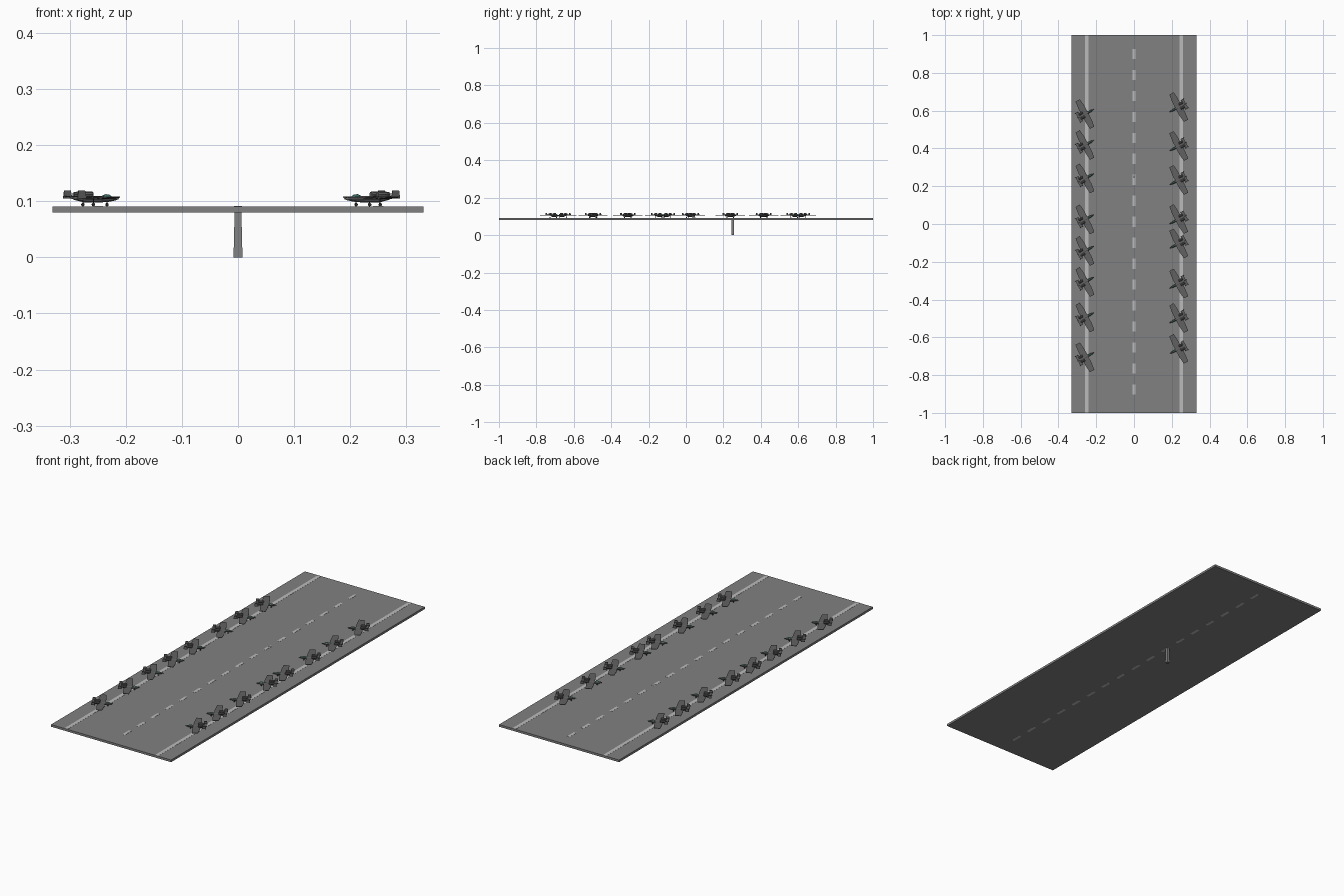
import bpy, bmesh, math
from mathutils import Matrix, Vector

if "Cube" in bpy.data.objects:
    bpy.data.objects.remove(bpy.data.objects["Cube"])


def material(name, rgb):
    m = bpy.data.materials.new(name)
    m.diffuse_color = (*rgb, 1)
    m.use_nodes = True
    m.node_tree.nodes["Principled BSDF"].inputs["Base Color"].default_value = m.diffuse_color
    return m


DECK = material("asphalt", (0.22, 0.22, 0.22))
PAINT = material("line_paint", (0.5, 0.5, 0.5))
BODY = material("airframe_grey", (0.12, 0.12, 0.12))
GLASS = material("canopy_glass", (0.1, 0.3, 0.27))
BLACK = material("tyre_black", (0.03, 0.03, 0.03))


def mesh_from(bm, name, mat):
    bmesh.ops.recalc_face_normals(bm, faces=bm.faces)
    me = bpy.data.meshes.new(name)
    bm.to_mesh(me)
    bm.free()
    me.materials.append(mat)
    return me


def place(me, name, matrix=Matrix()):
    ob = bpy.data.objects.new(name, me)
    ob.matrix_world = matrix
    bpy.context.collection.objects.link(ob)
    return ob


def add_box(bm, lo, hi, taper=1.0):
    """Box between two corners; taper scales the top in x and y."""
    lo, hi = Vector(lo), Vector(hi)
    c, s = (lo + hi) / 2, hi - lo
    vs = bmesh.ops.create_cube(bm, size=1)["verts"]
    for v in vs:
        k = taper if v.co.z > 0 else 1
        v.co = c + Vector((v.co.x * s.x * k, v.co.y * s.y * k, v.co.z * s.z))


def add_loft(bm, sections, y=0, sides=10):
    """Rings (x, z, half width, half height) joined along x."""
    rings = []
    for x, z, w, h in sections:
        rings.append([bm.verts.new((x, y + w * math.cos(a), z + h * math.sin(a)))
                      for a in (math.tau * i / sides for i in range(sides))])
    for r, q in zip(rings, rings[1:]):
        for i in range(sides):
            j = (i + 1) % sides
            bm.faces.new((r[i], r[j], q[j], q[i]))
    bm.faces.new(rings[0])
    bm.faces.new(rings[-1])


def add_slab(bm, outline, depth):
    """Extrude a flat outline along a vector."""
    f = bm.faces.new([bm.verts.new(p) for p in outline])
    ext = bmesh.ops.extrude_face_region(bm, geom=[f])["geom"]
    vs = [g for g in ext if isinstance(g, bmesh.types.BMVert)]
    bmesh.ops.translate(bm, verts=vs, vec=depth)
    bm.faces.new([bm.verts.new(p) for p in outline]) if not f.is_valid else None


# Runway deck
bm = bmesh.new()
add_box(bm, (-0.331, -1, 0.08), (0.331, 1, 0.091))
place(mesh_from(bm, "runway_deck", DECK), "runway_deck")

# Side lines
for side in (-1, 1):
    bm = bmesh.new()
    add_box(bm, (side * 0.25 - 0.009, -1, 0.088), (side * 0.25 + 0.009, 1, 0.0916))
    place(mesh_from(bm, "edge_line", PAINT), "edge_line")

# Dashed centre line, showing on both faces
bm = bmesh.new()
for i in range(17):
    y = 0.9 - 0.111 * i
    add_box(bm, (-0.007, y - 0.027, 0.0797), (0.007, y + 0.027, 0.0916))
place(mesh_from(bm, "centre_dashes", PAINT), "centre_dashes")

# Support post
bm = bmesh.new()
add_box(bm, (-0.008, 0.242, 0), (0.008, 0.258, 0.092), 0.72)
place(mesh_from(bm, "support_post", DECK), "support_post")

# Aircraft parts: nose along +x, wheels at z = 0
parts = {}
bm = bmesh.new()
add_loft(bm, [(0.054, 0.0135, 0.0006, 0.0006), (0.047, 0.0135, 0.003, 0.003),
              (0.034, 0.013, 0.0055, 0.005), (0.015, 0.0125, 0.0065, 0.006),
              (-0.015, 0.0125, 0.0065, 0.006), (-0.034, 0.015, 0.004, 0.004),
              (-0.045, 0.0165, 0.001, 0.0015)])
parts["fuselage"] = mesh_from(bm, "fuselage", BODY)

bm = bmesh.new()
add_loft(bm, [(0.040, 0.0165, 0.001, 0.001), (0.034, 0.0172, 0.0035, 0.004),
              (0.027, 0.0172, 0.0038, 0.0045), (0.017, 0.0165, 0.001, 0.001)], sides=8)
parts["canopy"] = mesh_from(bm, "canopy", GLASS)

bm = bmesh.new()
add_slab(bm, [(0.018, 0, 0.013), (0.018, 0.04, 0.013), (0.013, 0.082, 0.0155),
              (-0.013, 0.082, 0.0155), (-0.017, 0.04, 0.013), (-0.017, 0, 0.013),
              (-0.017, -0.04, 0.013), (-0.013, -0.082, 0.0155),
              (0.013, -0.082, 0.0155), (0.018, -0.04, 0.013)], (0, 0, 0.0022))
parts["wing"] = mesh_from(bm, "wing", BODY)

# Tailplane with twin fins
bm = bmesh.new()
add_box(bm, (-0.042, -0.027, 0.0165), (-0.025, 0.027, 0.018))
for s in (-1, 1):
    add_slab(bm, [(-0.044, s * 0.027 - 0.001, 0.014), (-0.026, s * 0.027 - 0.001, 0.014),
                  (-0.029, s * 0.027 - 0.001, 0.0285), (-0.042, s * 0.027 - 0.001, 0.0285)],
             (0, 0.002, 0))
parts["twin_tail"] = mesh_from(bm, "twin_tail", BODY)

# Engine pods with pylons
bm = bmesh.new()
for s in (-1, 1):
    add_loft(bm, [(-0.006, 0.021, 0.005, 0.005), (-0.010, 0.021, 0.006, 0.006),
                  (-0.020, 0.021, 0.006, 0.006), (-0.031, 0.021, 0.004, 0.004)], y=s * 0.012)
    add_box(bm, (-0.024, min(0, s * 0.01), 0.017), (-0.012, max(0, s * 0.01), 0.020))
parts["engine_pods"] = mesh_from(bm, "engine_pods", BODY)

# Landing gear: struts and wheels
bm = bmesh.new()
for x, y in ((0.03, 0), (-0.008, 0.02), (-0.008, -0.02)):
    add_box(bm, (x - 0.0007, y - 0.0007, 0.002), (x + 0.0007, y + 0.0007, 0.014))
    bmesh.ops.create_cone(bm, cap_ends=True, segments=10, radius1=0.003, radius2=0.003,
                          depth=0.002, matrix=Matrix.Translation((x, y, 0.003))
                          @ Matrix.Rotation(math.pi / 2, 4, 'X'))
parts["landing_gear"] = mesh_from(bm, "landing_gear", BLACK)

# Two rows of parked aircraft facing the centre line
rows = [(-0.26, 28, (0.582, 0.418, 0.241, 0.024, -0.143, -0.307, -0.495, -0.706)),
        (0.237, 208, (0.619, 0.413, 0.233, 0.026, -0.103, -0.315, -0.498, -0.661))]
for x, heading, ys in rows:
    for y in ys:
        m = Matrix.Translation((x, y, 0.091)) @ Matrix.Rotation(math.radians(heading), 4, 'Z')
        for name, me in parts.items():
            place(me, "aircraft_" + name, m)
